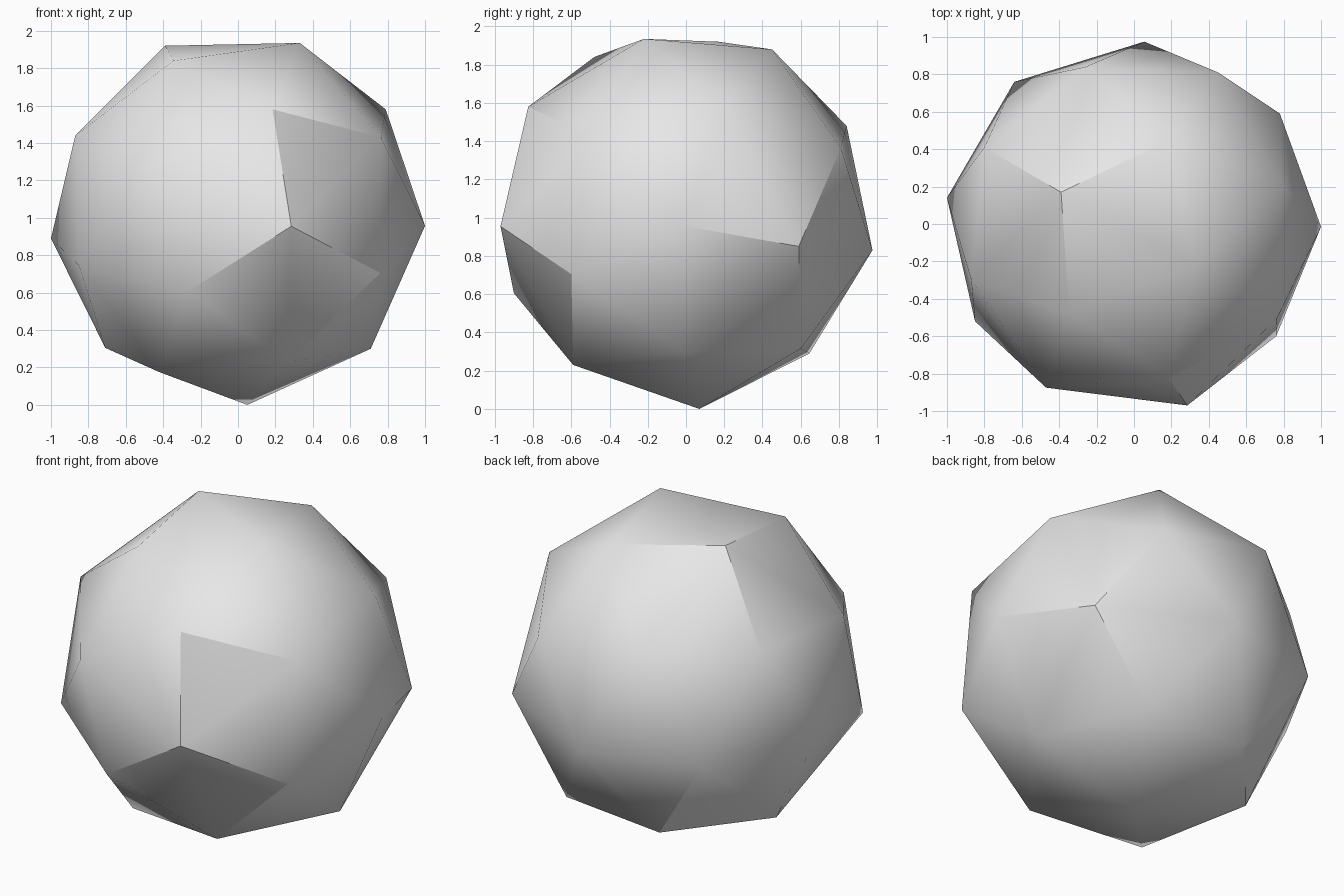
import bpy
import bmesh
from math import radians

default = bpy.data.objects.get("Cube")
if default:
    bpy.data.objects.remove(default, do_unlink=True)

# Corners of the faceted ball, grouped in bands from the crown to the foot
crown = [(-.39, .17, 1.92), (.33, -.22, 1.935), (-.345, -.48, 1.84), (.19, .45, 1.88)]
upper_band = [(.185, -.825, 1.58), (.79, .21, 1.58), (-.87, -.3, 1.44), (.765, -.505, 1.43),
              (-.47, -.875, 1.25), (-.26, .84, 1.48), (.45, .81, 1.365), (-.8, .41, 1.46)]
middle_band = [(1, -.015, .957), (.285, -.97, .955), (-1, .14, .89), (-.85, -.52, .745),
               (.76, -.6, .705), (-.27, -.9, .605), (.055, .975, .83), (.78, .59, .85),
               (-.64, .76, .84)]
lower_band = [(.71, -.015, .3), (.27, -.59, .23), (.4, .6, .315), (-.27, .645, .29),
              (-.71, .13, .305), (-.42, -.43, .175)]
foot = [(.05, .07, 0)]


def plain_material(name, colour):
    mat = bpy.data.materials.new(name)
    mat.use_nodes = True
    mat.diffuse_color = colour
    for node in mat.node_tree.nodes:
        if node.type == "BSDF_PRINCIPLED":
            node.inputs["Base Color"].default_value = colour
    return mat


def hull_object(name, points, mat):
    """Wrap the points in a closed convex skin."""
    bm = bmesh.new()
    for point in points:
        bm.verts.new(point)
    bmesh.ops.convex_hull(bm, input=bm.verts[:])
    bmesh.ops.recalc_face_normals(bm, faces=bm.faces[:])
    mesh = bpy.data.meshes.new(name)
    bm.to_mesh(mesh)
    bm.free()
    mesh.materials.append(mat)
    obj = bpy.data.objects.new(name, mesh)
    bpy.context.collection.objects.link(obj)
    return obj


# Faceted ball, with only its shallow edges smoothed
ball = hull_object("faceted_ball", crown + upper_band + middle_band + lower_band + foot,
                   plain_material("light_grey", (.8, .8, .8, 1)))
bpy.ops.object.select_all(action="DESELECT")
ball.select_set(True)
bpy.context.view_layer.objects.active = ball
bpy.ops.object.shade_smooth_by_angle(angle=radians(30))
